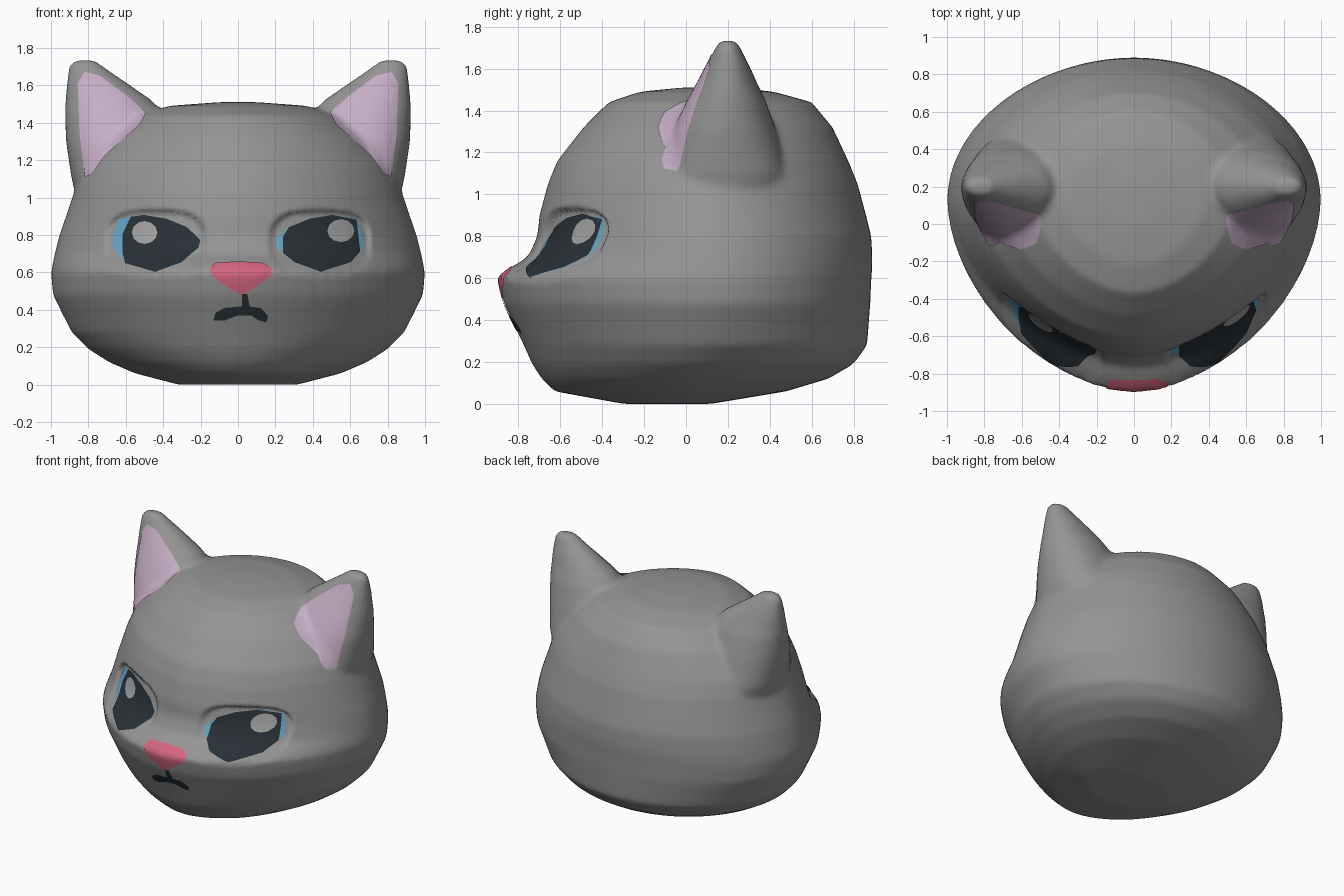
import bpy, bmesh, math
from mathutils import Vector
from mathutils.bvhtree import BVHTree

if "Cube" in bpy.data.objects:
    bpy.data.objects.remove(bpy.data.objects["Cube"])


def material(name, rgb):
    m = bpy.data.materials.new(name)
    m.diffuse_color = (*rgb, 1)
    m.use_nodes = True
    m.node_tree.nodes["Principled BSDF"].inputs["Base Color"].default_value = m.diffuse_color
    return m


GREY = material("fur_grey", (0.30, 0.30, 0.30))
LILAC = material("ear_lilac", (0.56, 0.42, 0.56))
ROSE = material("nose_rose", (0.66, 0.13, 0.21))
BLUE = material("iris_blue", (0.13, 0.38, 0.56))
DARK = material("dark_slate", (0.022, 0.03, 0.037))
GLINT = material("eye_glint_grey", (0.36, 0.36, 0.36))


def add_object(name, bm, mat):
    me = bpy.data.meshes.new(name)
    bm.to_mesh(me)
    bm.free()
    me.materials.append(mat)
    ob = bpy.data.objects.new(name, me)
    bpy.context.collection.objects.link(ob)
    return ob


def superpoint(t, rx, ry, n):
    c, s = math.cos(t), math.sin(t)
    return (math.copysign(rx * abs(c) ** (2 / n), c),
            math.copysign(ry * abs(s) ** (2 / n), s))


def loft(bm, rings):
    """Skin a stack of equal point rings and cap both ends."""
    rows = [[bm.verts.new(p) for p in ring] for ring in rings]
    n = len(rows[0])
    for a, b in zip(rows, rows[1:]):
        for i in range(n):
            j = (i + 1) % n
            bm.faces.new((a[i], a[j], b[j], b[i]))
    bm.faces.new(rows[0][::-1])
    bm.faces.new(rows[-1])


# Head slices: z, half width, front y, widest y, back y
HEAD = [
    (0.00, 0.32, -0.30, -0.08, 0.12), (0.06, 0.55, -0.63, 0.00, 0.48),
    (0.12, 0.69, -0.69, 0.04, 0.68), (0.19, 0.80, -0.735, 0.08, 0.80),
    (0.28, 0.89, -0.775, 0.11, 0.865), (0.48, 0.99, -0.87, 0.13, 0.88),
    (0.60, 1.00, -0.90, 0.13, 0.885), (0.65, 0.99, -0.84, 0.13, 0.89),
    (0.70, 0.98, -0.755, 0.13, 0.89), (0.80, 0.955, -0.71, 0.13, 0.885),
    (0.90, 0.92, -0.70, 0.13, 0.86), (1.05, 0.87, -0.66, 0.13, 0.82),
    (1.16, 0.82, -0.615, 0.13, 0.775), (1.32, 0.69, -0.49, 0.13, 0.70),
    (1.44, 0.53, -0.37, 0.13, 0.60), (1.49, 0.37, -0.22, 0.12, 0.42),
    (1.51, 0.10, -0.02, 0.10, 0.22)]
# Ear slices: z, inner x, outer x, front y, back y
EAR = [
    (0.95, 0.45, 0.85, -0.08, 0.44), (1.10, 0.40, 0.89, -0.11, 0.48),
    (1.30, 0.34, 0.92, -0.06, 0.43), (1.45, 0.40, 0.925, 0.01, 0.38),
    (1.52, 0.46, 0.922, 0.05, 0.345), (1.60, 0.575, 0.918, 0.09, 0.31),
    (1.70, 0.72, 0.905, 0.14, 0.26), (1.735, 0.76, 0.88, 0.16, 0.24)]
SEG = 72
angles = [2 * math.pi * i / SEG for i in range(SEG)]

# Head and ears, fused into one smooth skin
bm = bmesh.new()
rings = []
for z, w, yf, yc, yb in HEAD:
    ring = []
    for t in angles:
        front = math.sin(t) < 0
        x, y = superpoint(t, w, yc - yf if front else yb - yc, 1.78 if front else 1.95)
        ring.append((x, yc + y, z))
    rings.append(ring)
loft(bm, rings)
for side in (1, -1):
    rings = []
    for z, xi, xo, yf, yb in EAR:
        pts = [superpoint(t, (xo - xi) / 2, (yb - yf) / 2, 2.1) for t in angles]
        rings.append([(side * ((xi + xo) / 2 + x), (yf + yb) / 2 + y, z) for x, y in pts])
    loft(bm, rings)
bmesh.ops.recalc_face_normals(bm, faces=bm.faces)
head = add_object("head", bm, GREY)
rm = head.modifiers.new("fuse", 'REMESH')
rm.mode = 'VOXEL'
rm.voxel_size = 0.02
sm = head.modifiers.new("soften", 'SMOOTH')
sm.factor = 0.5
sm.iterations = 8
deps = bpy.context.evaluated_depsgraph_get()
skin = bpy.data.meshes.new_from_object(head.evaluated_get(deps))
head.modifiers.clear()
head.data = skin
skin.materials.clear()
skin.materials.append(GREY)

# Eye sockets, pressed in more deeply under the brow
for v in skin.vertices:
    if v.co.y < -0.2:
        d = (abs(abs(v.co.x) - 0.44) / 0.25) ** 3 + (abs(v.co.z - 0.755) / 0.165) ** 3
        k = min(1, max(0, (1.3 - d) / 0.3))
        v.co.y += k * (0.022 + 0.1 * (v.co.z - 0.755))
skin.shade_smooth()
skin.update()

tree = BVHTree.FromPolygons([v.co.copy() for v in skin.vertices],
                            [tuple(p.vertices) for p in skin.polygons])


def decal(name, outline, mat, lift=0.004, side=1):
    """Thin plate: a front-view (x, z) outline laid onto the head."""
    bm = bmesh.new()
    bm.faces.new([bm.verts.new((side * x, -2, z)) for x, z in outline])
    bmesh.ops.triangulate(bm, faces=bm.faces[:])
    bmesh.ops.subdivide_edges(bm, edges=bm.edges[:], cuts=7, use_grid_fill=True)
    bm.normal_update()
    flip = [f for f in bm.faces if f.normal.y > 0]
    bmesh.ops.reverse_faces(bm, faces=flip)
    for v in bm.verts:
        hit, nor, _, _ = tree.ray_cast(v.co, Vector((0, 1, 0)))
        if hit is None:
            hit, nor, _, _ = tree.find_nearest(Vector((v.co.x, 0.15, v.co.z)))
        v.co = hit + nor * lift
    ob = add_object(name, bm, mat)
    ob.data.shade_smooth()
    return ob


def oval(cx, cz, rx, rz):
    return [(cx + rx * math.cos(t), cz + rz * math.sin(t)) for t in angles[::6]]


# Inner ears and eyes
inner_ear = [(0.49, 1.45), (0.60, 1.545), (0.74, 1.65), (0.82, 1.67), (0.855, 1.61),
             (0.845, 1.35), (0.815, 1.11), (0.78, 1.12), (0.71, 1.22), (0.52, 1.39)]
eye = [(0.20, 0.77), (0.27, 0.84), (0.38, 0.885), (0.50, 0.905), (0.635, 0.885),
       (0.665, 0.80), (0.67, 0.74), (0.60, 0.65), (0.44, 0.60), (0.30, 0.65), (0.21, 0.73)]
for side, label in ((1, "right"), (-1, "left")):
    decal("inner_ear_" + label, inner_ear, LILAC, 0.005, side)
    decal("iris_" + label, eye, BLUE, 0.003, side)
decal("pupil_right", [(0.24, 0.70), (0.30, 0.65), (0.44, 0.60), (0.60, 0.65), (0.65, 0.71),
                      (0.62, 0.76), (0.63, 0.88), (0.50, 0.905), (0.38, 0.885),
                      (0.27, 0.84), (0.24, 0.79), (0.26, 0.74)], DARK, 0.006)
decal("pupil_left", [(0.20, 0.77), (0.21, 0.73), (0.30, 0.65), (0.44, 0.60), (0.60, 0.645),
                     (0.615, 0.70), (0.615, 0.80), (0.57, 0.895), (0.50, 0.905),
                     (0.38, 0.885), (0.27, 0.84)], DARK, 0.006, -1)
decal("glint_right", oval(0.545, 0.82, 0.072, 0.062), GLINT, 0.009)
decal("glint_left", oval(0.495, 0.81, 0.068, 0.062), GLINT, 0.009, -1)

# Nose and mouth
decal("nose", [(-0.15, 0.62), (-0.12, 0.648), (0, 0.655), (0.13, 0.648), (0.18, 0.62),
               (0.175, 0.58), (0.10, 0.53), (0.02, 0.478), (-0.09, 0.54), (-0.14, 0.59)],
      ROSE, 0.005)
decal("mouth", [(-0.13, 0.345), (-0.12, 0.385), (-0.07, 0.412), (0.02, 0.42), (0.02, 0.485),
                (0.05, 0.485), (0.05, 0.42), (0.12, 0.412), (0.16, 0.37), (0.15, 0.335),
                (0.11, 0.345), (0.07, 0.372), (0.0, 0.372), (-0.07, 0.345)], DARK, 0.005)
